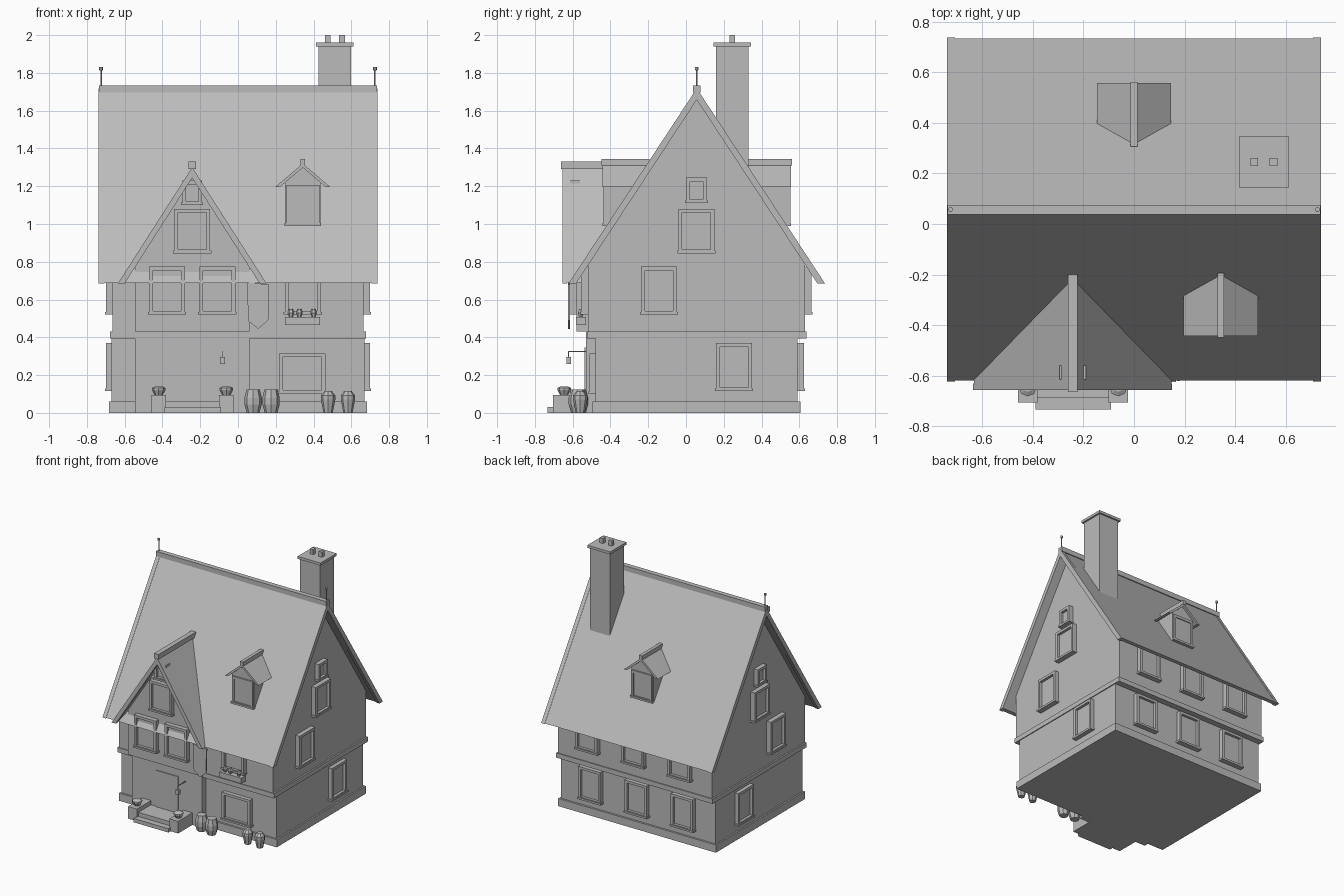
import bpy, bmesh, math
from mathutils import Matrix, Vector

if "Cube" in bpy.data.objects:
    bpy.data.objects.remove(bpy.data.objects["Cube"], do_unlink=True)

GREY = (0.5, 0.5, 0.5, 1)
mat = bpy.data.materials.new("plain_grey")
mat.use_nodes = True
mat.diffuse_color = GREY
mat.node_tree.nodes["Principled BSDF"].inputs["Base Color"].default_value = GREY


def finish(name, bm, matrix=None):
    if matrix:
        bmesh.ops.transform(bm, matrix=matrix, verts=bm.verts)
    bmesh.ops.recalc_face_normals(bm, faces=bm.faces)
    me = bpy.data.meshes.new(name)
    bm.to_mesh(me)
    bm.free()
    me.materials.append(mat)
    ob = bpy.data.objects.new(name, me)
    bpy.context.collection.objects.link(ob)
    return ob


def add_box(bm, x, y, z):
    size = Vector((x[1] - x[0], y[1] - y[0], z[1] - z[0]))
    mid = Vector((sum(x), sum(y), sum(z))) / 2
    m = Matrix.Translation(mid) @ Matrix.Diagonal(size).to_4x4()
    bmesh.ops.create_cube(bm, size=1, matrix=m)


def box(name, x, y, z):
    bm = bmesh.new()
    add_box(bm, x, y, z)
    return finish(name, bm)


def prism(name, pts, axis, a, b):
    """Extrude a 2D outline (horizontal, z) along x or y from a to b."""
    bm = bmesh.new()
    place = (lambda p, d: (d, *p)) if axis == "x" else (lambda p, d: (p[0], d, p[1]))
    v0, v1 = ([bm.verts.new(place(p, d)) for p in pts] for d in (a, b))
    bm.faces.new(v0)
    bm.faces.new(v1)
    n = len(pts)
    for i in range(n):
        j = (i + 1) % n
        bm.faces.new((v0[i], v0[j], v1[j], v1[i]))
    return finish(name, bm)


def chevron(c, half, z0, z1, t):
    """Pitched roof cross-section with eaves cut level; t is the eave width."""
    drop = t * (z1 - z0) / half
    return [(c - half, z0), (c, z1), (c + half, z0),
            (c + half - t, z0), (c, z1 - drop), (c - half + t, z0)]


def lathe(name, profile, loc, segs=8):
    bm = bmesh.new()
    rings = [[bm.verts.new((r * math.cos(2 * math.pi * k / segs),
                            r * math.sin(2 * math.pi * k / segs), z))
              for k in range(segs)] for r, z in profile]
    for lo, hi in zip(rings, rings[1:]):
        for k in range(segs):
            j = (k + 1) % segs
            bm.faces.new((lo[k], lo[j], hi[j], hi[k]))
    bm.faces.new(rings[0])
    bm.faces.new(rings[-1])
    return finish(name, bm, Matrix.Translation(loc))


def window(name, loc, turn=0, w=0.19, h=0.255, d=0.035, f=0.02):
    """Framed window with sill; loc is the bottom centre on the wall, facing -y."""
    bm = bmesh.new()
    s = w / 2
    inner = -0.02
    for side in (-1, 1):
        add_box(bm, sorted((side * s, side * (s - f))), (-d, -inner), (0, h))
    add_box(bm, (f - s, s - f), (-d, -inner), (h - f, h))
    add_box(bm, (f - s, s - f), (-d, -inner), (0, f))
    add_box(bm, (f - s, s - f), (-d * 0.4, -inner), (f, h - f))
    add_box(bm, (-s - 0.006, s + 0.006), (-d - 0.005, -inner), (0, 0.014))
    m = Matrix.Translation(loc) @ Matrix.Rotation(math.radians(turn), 4, "Z")
    return finish(name, bm, m)


# Walls, plinth and floor band
RY = 0.057
box("plinth", (-0.682, 0.682), (-0.495, 0.605), (0, 0.06))
box("ground_floor", (-0.67, 0.67), (-0.48, 0.59), (0.05, 0.4))
box("floor_band", (-0.677, 0.677), (-0.525, 0.638), (0.393, 0.43))
prism("upper_walls", [(-0.52, 0.42), (0.63, 0.42), (0.63, 0.79), (RY, 1.67), (-0.52, 0.79)],
      "x", -0.665, 0.665)
box("entrance_bay", (-0.545, 0.06), (-0.53, -0.4), (0, 0.43))
prism("gable_bay", [(-0.545, 0.43), (0.06, 0.43), (0.06, 0.80), (-0.2425, 1.26), (-0.545, 0.80)],
      "y", -0.58, -0.4)

# Main roof with end boards, ridge and finials
prism("main_roof", chevron(RY, 0.675, 0.688, 1.712, 0.032), "x", -0.72, 0.72)
box("main_ridge", (-0.737, 0.737), (RY - 0.019, RY + 0.019), (1.695, 1.733))
for s, side in ((-1, "right"), (1, "left")):
    prism(side + "_bargeboard", chevron(RY, 0.679, 0.685, 1.718, 0.04), "x", s * 0.708, s * 0.738)
    x = s * 0.725
    lathe(side + "_finial", [(0.004, 1.72), (0.004, 1.812), (0.01, 1.815), (0.01, 1.83)],
          (x, RY, 0), 6)

# Front gable roof
GX = -0.2425
prism("gable_roof", chevron(GX, 0.39, 0.69, 1.297, 0.03), "y", -0.645, -0.21)
prism("gable_bargeboard", chevron(GX, 0.393, 0.686, 1.3, 0.036), "y", -0.655, -0.63)
box("gable_ridge", (GX - 0.019, GX + 0.019), (-0.663, -0.2), (1.29, 1.33))


# Dormers on both slopes
def dormer(name, c, s):
    prism(name + "_walls", [(c - 0.095, 0.99), (c + 0.095, 0.99), (c + 0.095, 1.225),
                            (c, 1.298), (c - 0.095, 1.225)], "y", RY + s * 0.483, RY + s * 0.25)
    prism(name + "_roof", chevron(c, 0.147, 1.195, 1.32, 0.025), "y", RY + s * 0.5, RY + s * 0.255)
    box(name + "_ridge", (c - 0.013, c + 0.013),
        sorted((RY + s * 0.505, RY + s * 0.25)), (1.31, 1.343))
    window(name + "_window", (c, RY + s * 0.483, 0.99), 0 if s < 0 else 180,
           0.18, 0.215, 0.012)


dormer("front_dormer", 0.343, -1)
dormer("back_dormer", 0, 1)

# Chimney
CX, CY = 0.513, 0.245
box("chimney_stack", (CX - 0.086, CX + 0.086), (CY - 0.087, CY + 0.087), (0.9, 1.945))
box("chimney_cap", (CX - 0.099, CX + 0.099), (CY - 0.1, CY + 0.1), (1.94, 1.96))
for i, s in enumerate((-1, 1)):
    x = CX + s * 0.038
    box(f"chimney_pot_{i}", (x - 0.015, x + 0.015), (CY - 0.015, CY + 0.015), (1.95, 2.0))

# Side windows, the same on both ends
for s, side in ((-1, "right"), (1, "left")):
    for part, y, z, w, h in (("ground", 0.255, 0.115, 0.19, 0.255),
                             ("upper", -0.143, 0.52, 0.19, 0.255),
                             ("gable", 0.055, 0.845, 0.19, 0.235),
                             ("attic", 0.055, 1.11, 0.11, 0.135)):
        window(f"{side}_{part}_window", (s * 0.665, y, z), s * 90, w, h)

# Back windows
for i, x in enumerate((-0.4, 0, 0.4)):
    window(f"back_ground_window_{i}", (x, 0.59, 0.115), 180)
    window(f"back_upper_window_{i}", (x, 0.63, 0.52), 180)

# Front windows
window("front_ground_window", (0.34, -0.48, 0.10), 0, 0.245, 0.215, 0.032)
window("front_upper_window", (0.343, -0.52, 0.52))
for i, s in enumerate((-1, 1)):
    window(f"bay_window_{i}", (GX + s * 0.133, -0.58, 0.52))
window("gable_window", (GX, -0.58, 0.845), 0, 0.19, 0.235)
window("gable_attic_window", (GX, -0.58, 1.10), 0, 0.105, 0.13)

# Door, steps and lamp
box("door", (-0.34, -0.145), (-0.537, -0.5), (0.06, 0.347))
box("lower_step", (-0.39, -0.09), (-0.732, -0.5), (0, 0.03))
box("upper_step", (-0.385, -0.095), (-0.685, -0.5), (0, 0.062))
POT = [(0.022, 0), (0.036, 0.026), (0.036, 0.036), (0.018, 0.046)]
for i, x in enumerate((-0.42, -0.062)):
    box(f"step_block_{i}", (x - 0.038, x + 0.038), (-0.705, -0.52), (0, 0.095))
    lathe(f"step_plant_{i}", POT, (x, -0.645, 0.095))
box("lamp", (-0.096, -0.07), (-0.633, -0.61), (0.26, 0.296))
box("lamp_bracket", (-0.085, -0.081), (-0.625, -0.53), (0.322, 0.328))
box("lamp_hook", (-0.085, -0.081), (-0.624, -0.619), (0.29, 0.326))

# Flower box
box("flower_box", (0.248, 0.435), (-0.582, -0.53), (0.465, 0.508))
for i, x in enumerate((0.28, 0.325, 0.40)):
    lathe(f"flower_{i}", [(0.01, 0), (0.018, 0.025), (0.01, 0.044)], (x, -0.557, 0.505), 6)

# Hanging banner
prism("banner", [(0.047, 0.69), (0.165, 0.68), (0.16, 0.49), (0.108, 0.445), (0.055, 0.485)],
      "y", -0.625, -0.615)

# Barrels and planters by the wall
for i, (x, y) in enumerate(((0.08, -0.565), (0.175, -0.575))):
    lathe(f"barrel_{i}", [(0.033, 0), (0.046, 0.045), (0.046, 0.08), (0.035, 0.125)], (x, y, 0))
for i, x in enumerate((0.477, 0.582)):
    lathe(f"planter_{i}", [(0.024, 0), (0.038, 0.07), (0.038, 0.092), (0.02, 0.115)],
          (x, -0.56, 0))
